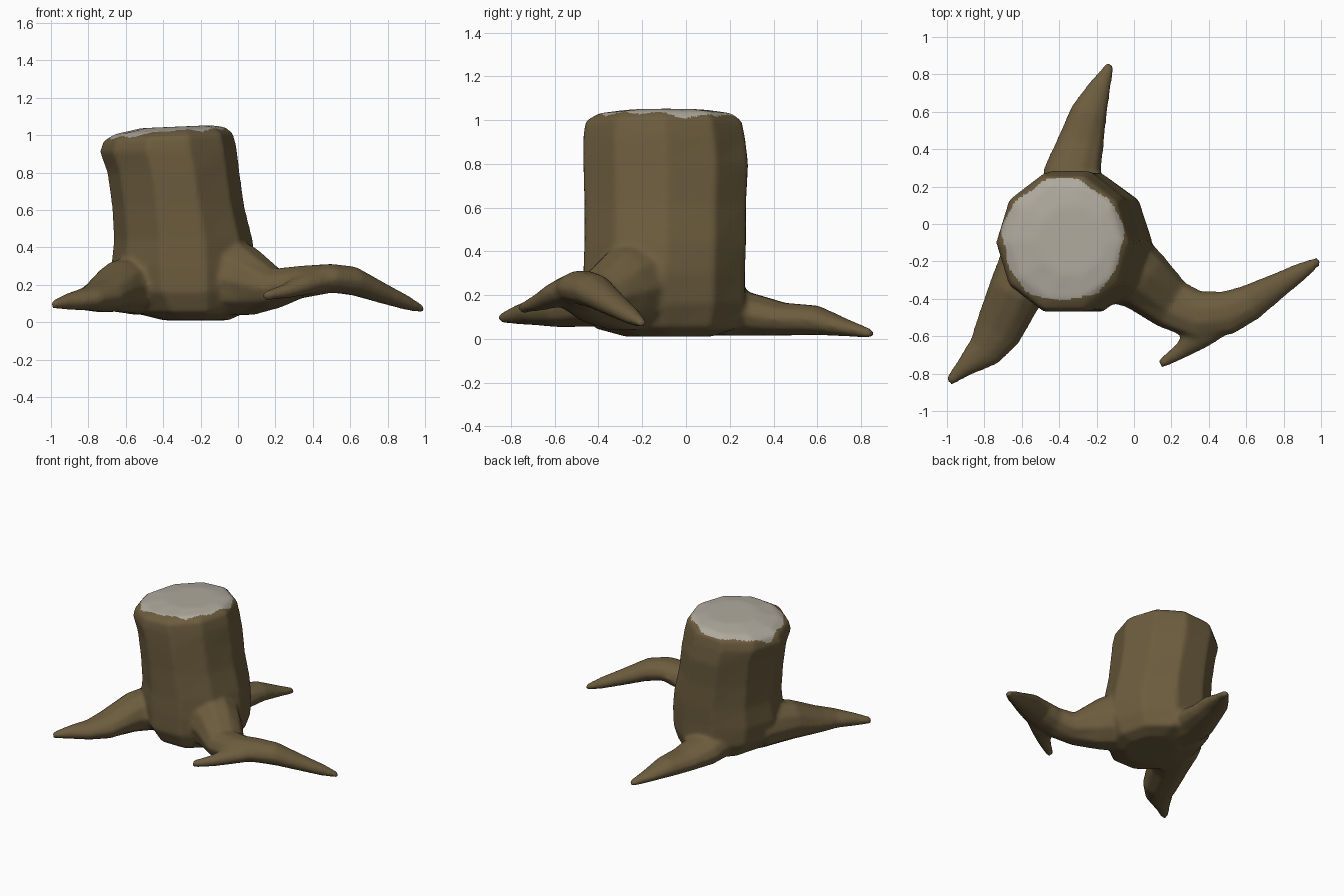
import bpy, bmesh, math
from mathutils import Vector

SIDES = 10


def material(name, rgb):
    m = bpy.data.materials.new(name)
    m.diffuse_color = (*rgb, 1)
    return m


def skin(bm, rings):
    """Bridge a list of point rings into a closed tube."""
    vs = [[bm.verts.new(p) for p in ring] for ring in rings]
    n = len(vs[0])
    for a, b in zip(vs, vs[1:]):
        for i in range(n):
            j = (i + 1) % n
            bm.faces.new((a[i], a[j], b[j], b[i]))
    bm.faces.new(vs[0][::-1])
    bm.faces.new(vs[-1])


def angles(n, off=0.0):
    return [2 * math.pi * (i + off) / n for i in range(n)]


def trunk(bm, levels):
    """levels: z, xmin, xmax, ymin, ymax, rise towards +x"""
    rings = []
    for z, x0, x1, y0, y1, tilt in levels:
        rings.append([((x0 + x1) / 2 + (x1 - x0) / 2 * math.cos(a),
                       (y0 + y1) / 2 + (y1 - y0) / 2 * 1.02 * math.sin(a),
                       z + tilt * math.cos(a)) for a in angles(SIDES)])
    skin(bm, rings)


def root(bm, path):
    """path: x, y, z, half width, half height"""
    rings = []
    for i, (x, y, z, w, h) in enumerate(path):
        p, q = path[max(i - 1, 0)], path[min(i + 1, len(path) - 1)]
        d = Vector((q[0] - p[0], q[1] - p[1], 0)).normalized()
        side = Vector((d.y, -d.x, 0))
        rings.append([Vector((x, y, z)) + side * w * math.cos(a)
                      + Vector((0, 0, h * math.sin(a))) for a in angles(SIDES)])
    skin(bm, rings)


bm = bmesh.new()

# Trunk, slightly leaning, with a rounded tilted top
trunk(bm, [
    (0.01, -0.40, -0.05, -0.28, 0.12, 0),
    (0.05, -0.56, 0.04, -0.43, 0.25, 0),
    (0.16, -0.66, 0.09, -0.48, 0.28, 0),
    (0.30, -0.68, 0.10, -0.48, 0.28, 0),
    (0.44, -0.665, 0.08, -0.475, 0.285, 0),
    (0.62, -0.675, 0.035, -0.475, 0.285, 0),
    (0.80, -0.70, 0.01, -0.48, 0.295, 0),
    (0.92, -0.74, -0.005, -0.48, 0.28, 0.01),
    (0.99, -0.72, -0.025, -0.47, 0.265, 0.02),
    (1.025, -0.66, -0.07, -0.41, 0.22, 0.02),
    (1.045, -0.52, -0.15, -0.28, 0.10, 0.008),
])

# Right root with its flare
root(bm, [
    (-0.20, -0.15, 0.34, 0.25, 0.27),
    (-0.06, -0.23, 0.25, 0.21, 0.22),
    (0.06, -0.31, 0.22, 0.17, 0.19),
    (0.20, -0.43, 0.18, 0.14, 0.11),
    (0.34, -0.49, 0.215, 0.135, 0.09),
    (0.50, -0.475, 0.235, 0.12, 0.08),
    (0.62, -0.42, 0.22, 0.10, 0.08),
    (0.80, -0.31, 0.145, 0.065, 0.055),
    (0.90, -0.25, 0.105, 0.048, 0.042),
    (0.99, -0.195, 0.07, 0.022, 0.02),
])
# Short hook off the right root
root(bm, [
    (0.46, -0.50, 0.23, 0.10, 0.07),
    (0.34, -0.60, 0.20, 0.08, 0.06),
    (0.25, -0.68, 0.165, 0.045, 0.04),
    (0.14, -0.75, 0.14, 0.025, 0.025),
])
# Left front root
root(bm, [
    (-0.50, -0.15, 0.20, 0.20, 0.17),
    (-0.64, -0.38, 0.19, 0.15, 0.14),
    (-0.73, -0.58, 0.14, 0.13, 0.09),
    (-0.80, -0.68, 0.125, 0.10, 0.065),
    (-0.91, -0.77, 0.11, 0.052, 0.045),
    (-0.99, -0.845, 0.095, 0.025, 0.022),
])
# Back root
root(bm, [
    (-0.33, 0.10, 0.15, 0.18, 0.14),
    (-0.33, 0.28, 0.115, 0.155, 0.105),
    (-0.28, 0.45, 0.09, 0.125, 0.078),
    (-0.24, 0.60, 0.085, 0.10, 0.07),
    (-0.18, 0.74, 0.05, 0.06, 0.04),
    (-0.125, 0.855, 0.022, 0.022, 0.021),
])

bmesh.ops.recalc_face_normals(bm, faces=bm.faces)
mesh = bpy.data.meshes.new("tree_stump")
bm.to_mesh(mesh)
bm.free()
stump = bpy.data.objects.new("tree_stump", mesh)
bpy.context.collection.objects.link(stump)
bpy.context.view_layer.objects.active = stump
stump.select_set(True)

# Fuse trunk and roots into one skin and soften the joins
rm = stump.modifiers.new("fuse", 'REMESH')
rm.mode = 'VOXEL'
rm.voxel_size = 0.015
sm = stump.modifiers.new("soften", 'SMOOTH')
sm.factor = 0.5
sm.iterations = 6
for name in ("fuse", "soften"):
    bpy.ops.object.modifier_apply(modifier=name)

# Bark everywhere, pale wood on the cut top
mesh = stump.data
mesh.materials.clear()
mesh.materials.append(material("bark_brown", (0.150, 0.108, 0.048)))
mesh.materials.append(material("cut_wood_grey", (0.43, 0.40, 0.34)))
for f in mesh.polygons:
    c = f.center
    a = math.atan2((c.y + 0.085) / 0.33, (c.x + 0.38) / 0.325)
    r = math.hypot((c.x + 0.38) / 0.325, (c.y + 0.085) / 0.33)
    wobble = 0.025 * math.sin(5 * a) + 0.015 * math.sin(11 * a)
    f.material_index = int(c.z > 0.93 and f.normal.z > 0.2 and r < 0.99 + wobble)
    f.use_smooth = True
